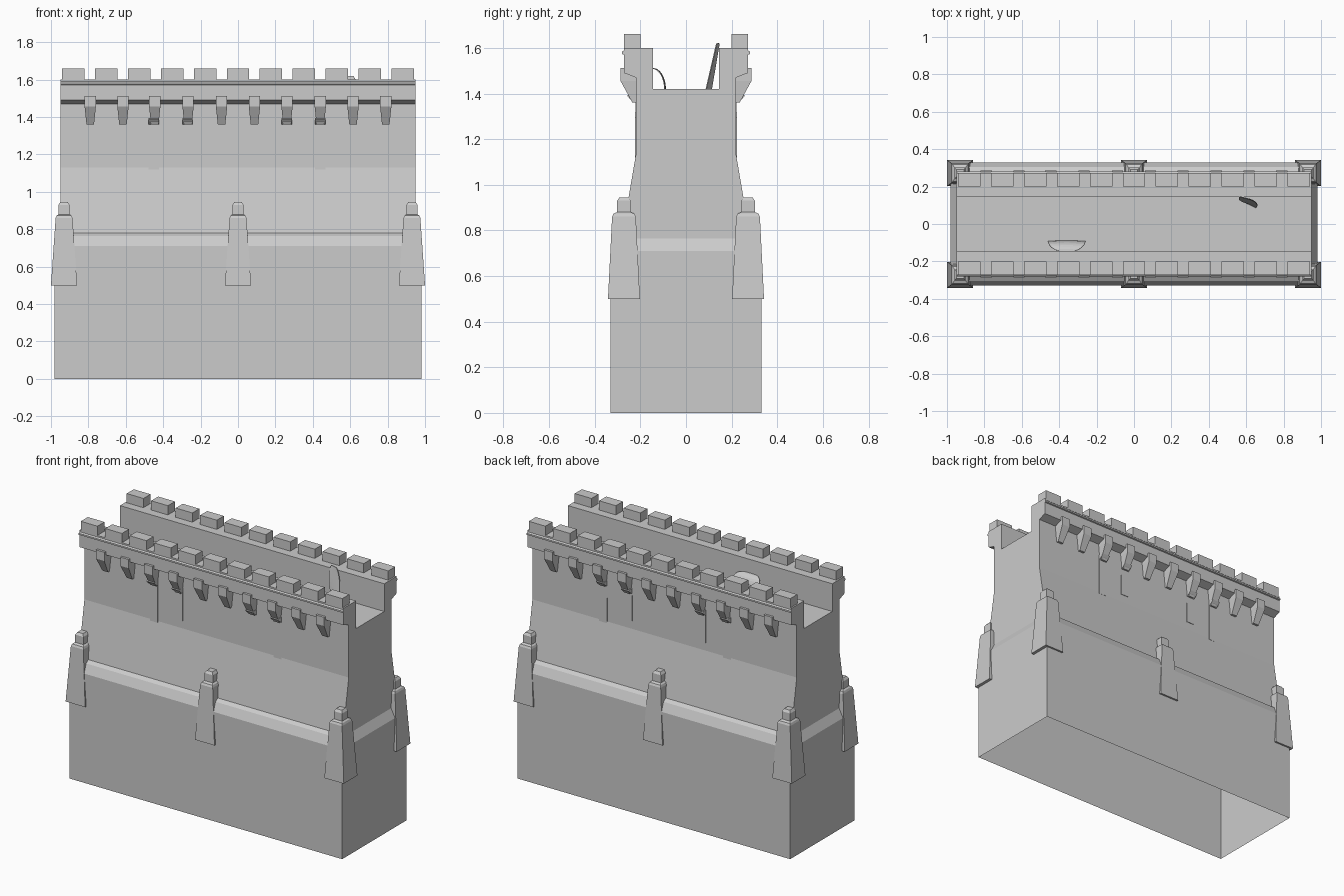
import bpy, bmesh, math

if "Cube" in bpy.data.objects:
    bpy.data.objects.remove(bpy.data.objects["Cube"])

def make(name, verts, faces):
    me = bpy.data.meshes.new(name)
    me.from_pydata(verts, [], faces)
    bm = bmesh.new()
    bm.from_mesh(me)
    bmesh.ops.recalc_face_normals(bm, faces=bm.faces)
    bm.to_mesh(me)
    bm.free()
    ob = bpy.data.objects.new(name, me)
    bpy.context.collection.objects.link(ob)
    return ob

def loft(name, rings, bottom=True):
    """Stack of rectangles (x0, x1, y0, y1, z)."""
    v, f = [], []
    for x0, x1, y0, y1, z in rings:
        v += [(x0, y0, z), (x1, y0, z), (x1, y1, z), (x0, y1, z)]
    for r in range(len(rings) - 1):
        for i in range(4):
            a, b = r * 4 + i, r * 4 + (i + 1) % 4
            f.append((a, b, b + 4, a + 4))
    n = len(v)
    f.append((n - 4, n - 3, n - 2, n - 1))
    if bottom:
        f.append((3, 2, 1, 0))
    return make(name, v, f)

def extrude_x(name, profile, x0, x1):
    """Extrude a (y, z) outline along x."""
    n = len(profile)
    v = [(x, y, z) for x in (x0, x1) for y, z in profile]
    f = [(i, (i + 1) % n, (i + 1) % n + n, i + n) for i in range(n)]
    f += [tuple(range(n)), tuple(range(n, 2 * n))]
    return make(name, v, f)

def sheet(name, fn, nu, nv):
    """Open curved sheet from fn(u in -1..1, v in 0..1)."""
    v = [fn(-1 + 2 * i / nu, j / nv) for j in range(nv + 1) for i in range(nu + 1)]
    f = [(j * (nu + 1) + i, j * (nu + 1) + i + 1, (j + 1) * (nu + 1) + i + 1,
          (j + 1) * (nu + 1) + i) for j in range(nv) for i in range(nu)]
    return make(name, v, f)

# wall body, open underneath, with sloped plinth and tapered upper wall
body = [(.98, .33, 0), (.98, .33, .71), (.95, .305, .765), (.95, .28, .78),
        (.95, .22, 1.13), (.95, .22, 1.42)]
loft("wall_body", [(-x, x, -y, y, z) for x, y, z in body], bottom=False)

for s, side in ((-1, "front"), (1, "back")):
    # parapet with sloped underside and a groove below its rim
    prof = [(.145, 1.42), (.22, 1.42), (.22, 1.47), (.272, 1.49), (.272, 1.57),
            (.28, 1.573), (.28, 1.583), (.272, 1.59), (.272, 1.6), (.145, 1.6)]
    extrude_x(side + "_parapet", [(s * y, z) for y, z in prof], -.95, .95)

    # merlons
    for i in range(11):
        x = -.88 + .176 * i
        extrude_x(side + "_merlon", [(s * .2, 1.6), (s * .272, 1.6),
                  (s * .272, 1.66), (s * .2, 1.66)], x - .06, x + .06)

    # tapered corbels
    for x in (-.79, -.615, -.445, -.267, -.088, .088, .262, .44, .615, .79):
        levels = [(.02, .235, 1.36), (.03, .287, 1.455), (.03, .287, 1.512)]
        loft(side + "_corbel", [(x - w, x + w, min(s * .2, s * y), max(s * .2, s * y), z)
                                for w, y, z in levels])

    # hanging strips with a lip at the top
    for x, z in ((-.45, 1.12), (-.27, 1.18), (.26, 1.18), (.44, 1.12)):
        pts = [(.223, z), (.223, 1.36), (.245, 1.375), (.258, 1.39), (.25, 1.395), (.221, 1.395)]
        extrude_x(side + "_strip", [(s * y, h) for y, h in pts + [(.219, z)]],
                  x - .028, x + .028)

    # buttresses with small pinnacles
    for x in (-.93, 0, .93):
        levels = [(.07, .07, .5), (.045, .052, .86), (.04, .046, .873), (.03, .03, .88),
                  (.03, .03, .93), (.02, .02, .945)]
        loft(side + "_buttress", [(x - w, x + w, s * .272 - d, s * .272 + d, z)
                                  for w, d, z in levels])

# curved shield resting low against the front parapet
def low_shield(u, v):
    a = v * math.pi / 2
    w = .1 * math.sqrt(max(0, 1 - .93 * v ** 3))
    return (-.36 + u * w, -.145 + .055 * math.cos(a) - .004 * u * u,
            1.42 + .09 * math.sin(a))

# tall curved shield leaning on the back parapet
def tall_shield(u, v):
    w = .045 * math.sqrt(max(.12, 1 - (1.7 * v - .85) ** 2))
    return (.61 - .035 * (v - .5) + u * w, .12 + .04 * (v - .5) - .012 * u * (1 - v * .5),
            1.42 + .2 * v)

for ob in (sheet("low_shield", low_shield, 8, 8), sheet("tall_shield", tall_shield, 6, 8)):
    m = ob.modifiers.new("thickness", 'SOLIDIFY')
    m.thickness = .004
    m.offset = 0
